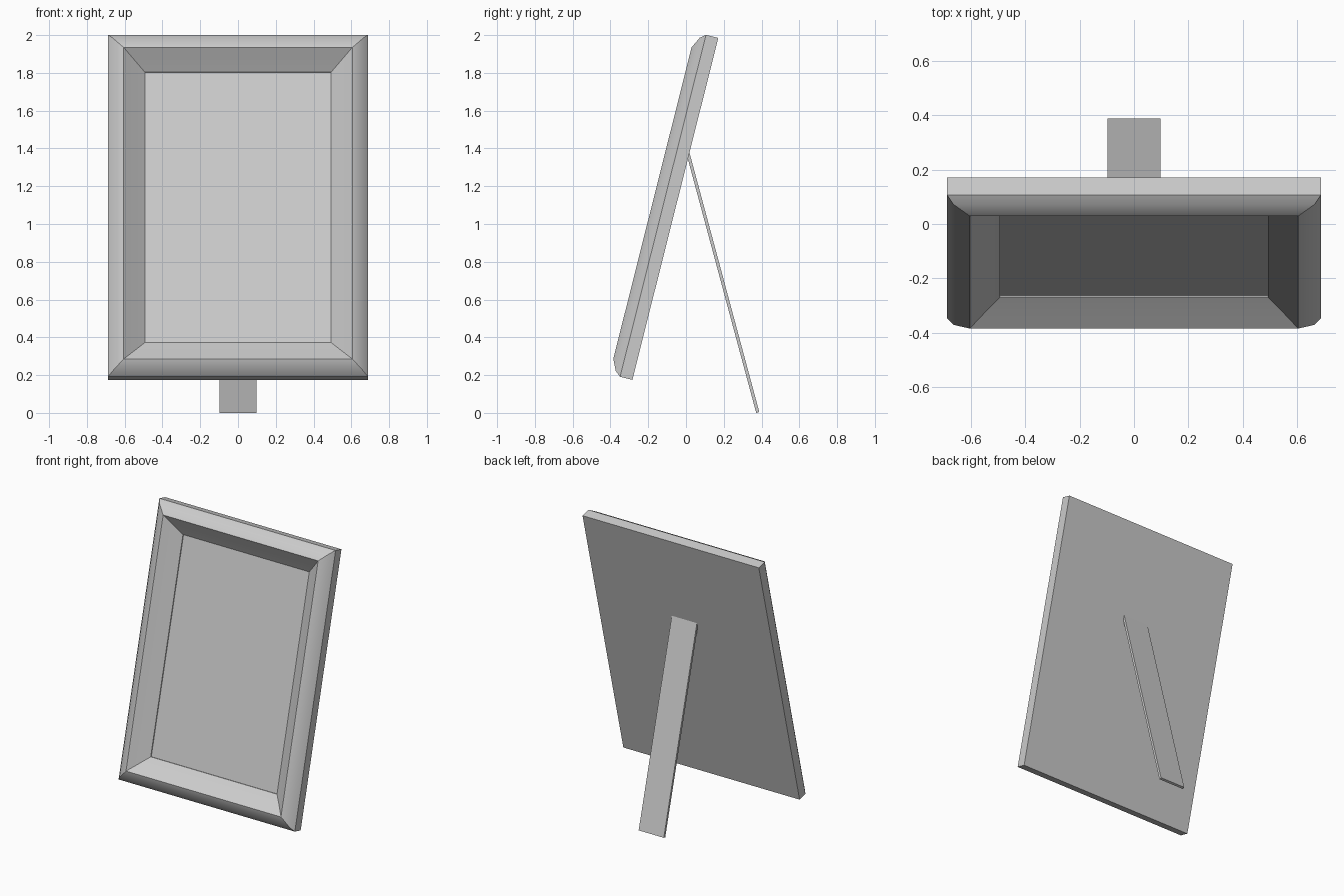
import bpy, bmesh, math
from mathutils import Vector

if "Cube" in bpy.data.objects:
    bpy.data.objects.remove(bpy.data.objects["Cube"])

TILT = math.atan2(0.455, 1.81)
UP = Vector((0, math.sin(TILT), math.cos(TILT)))       # up along the tilted frame
OUT = Vector((0, -math.cos(TILT), math.sin(TILT)))     # towards the viewer
BASE = Vector((0, -0.284, 0.175))                      # bottom back edge
HALF_W, HEIGHT = 0.688, 1.866


def rect(inset, depth):
    """Corners of a rectangle inset from the frame outline, at a depth off the back."""
    w, lo, hi = HALF_W - inset, inset, HEIGHT - inset
    return [BASE + Vector((x, 0, 0)) + UP * u + OUT * depth
            for x, u in ((-w, lo), (w, lo), (w, hi), (-w, hi))]


def make(name, loops, cap_start=True, cap_end=True):
    """Bridge four-cornered loops into one mesh object."""
    bm = bmesh.new()
    rings = [[bm.verts.new(p) for p in loop] for loop in loops]
    for a, b in zip(rings, rings[1:]):
        for i in range(4):
            j = (i + 1) % 4
            bm.faces.new((a[i], a[j], b[j], b[i]))
    if cap_start:
        bm.faces.new(rings[0][::-1])
    if cap_end:
        bm.faces.new(rings[-1])
    mesh = bpy.data.meshes.new(name)
    bm.to_mesh(mesh)
    bm.free()
    obj = bpy.data.objects.new(name, mesh)
    bpy.context.collection.objects.link(obj)
    return obj


# Moulded frame with closed back: (inset, depth) profile from back to opening
profile = [(0, 0), (0, 0.067), (0.023, 0.096), (0.083, 0.125),
           (0.139, 0.078), (0.195, 0.034), (0.195, 0.027)]
frame = make("frame_moulding", [rect(*p) for p in profile], cap_end=False)

# Flat picture panel filling the opening
make("picture_panel", [rect(0.195, 0.027)], cap_start=False)

# Easel leg: thin strip from the back down to the ground
foot, top = Vector((0, 0.388, 0.0045)), Vector((0, 0.016, 1.387))
along = (top - foot).normalized()
inward = Vector((0, -along.z, along.y))
top += along * 0.01
thick, half = 0.017, 0.098
make("easel_leg", [[p + Vector((x, 0, 0)) + inward * t
                    for x, t in ((-half, thick), (half, thick), (half, 0), (-half, 0))]
                   [::-1] for p in (top, foot)])

# Soft shading across the moulding, crisp outer edges
bpy.context.view_layer.objects.active = frame
frame.select_set(True)
bpy.ops.object.shade_smooth_by_angle(angle=math.radians(35))
